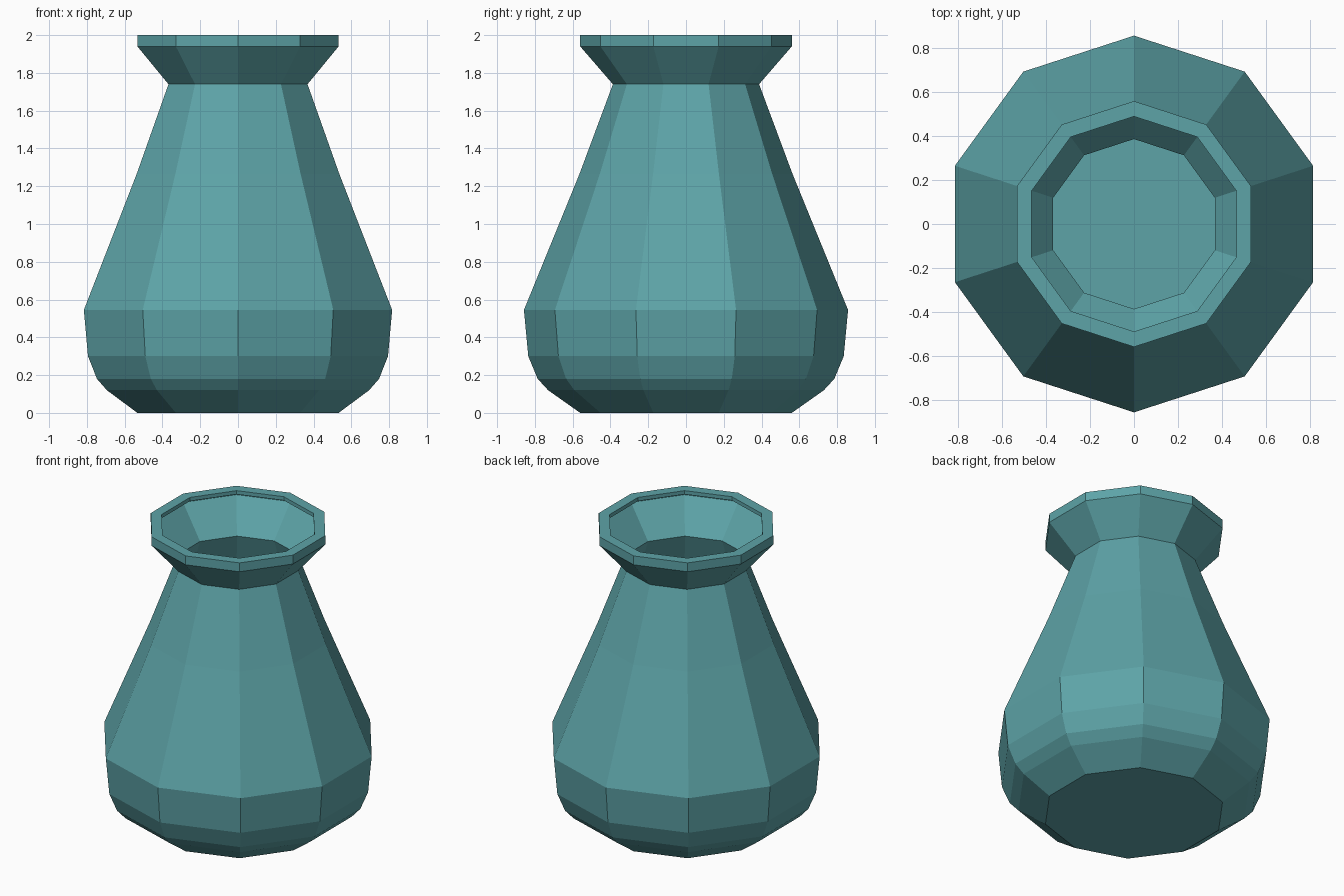
import bpy, bmesh
from math import cos, sin, pi

if "Cube" in bpy.data.objects:
    bpy.data.objects.remove(bpy.data.objects["Cube"])

SIDES = 10

# Profile (radius, height): base, rounded belly, shoulder, neck, flared mouth, inset rim and lip
PROFILE = [
    (0.56, 0.00), (0.73, 0.12), (0.785, 0.18), (0.835, 0.30), (0.858, 0.545),
    (0.564, 1.265), (0.387, 1.74), (0.56, 1.94), (0.56, 2.00),
    (0.49, 2.00), (0.49, 1.975),
]

bm = bmesh.new()


def ring(radius, z):
    """Ten-sided ring with a corner pointing along y."""
    return [bm.verts.new((radius * cos(pi / 2 + 2 * pi * i / SIDES),
                          radius * sin(pi / 2 + 2 * pi * i / SIDES), z))
            for i in range(SIDES)]


# Thin walls, lathed from the profile
rings = [ring(r, z) for r, z in PROFILE]
for low, high in zip(rings, rings[1:]):
    for i in range(SIDES):
        j = (i + 1) % SIDES
        bm.faces.new((low[i], low[j], high[j], high[i]))

# Closed base
bm.faces.new(reversed(rings[0]))

mesh = bpy.data.meshes.new("vase")
bm.to_mesh(mesh)
bm.free()
vase = bpy.data.objects.new("vase", mesh)
bpy.context.collection.objects.link(vase)

# Teal glaze
glaze = bpy.data.materials.new("teal_glaze")
glaze.diffuse_color = (0.11, 0.37, 0.39, 1.0)
glaze.use_nodes = True
glaze.node_tree.nodes["Principled BSDF"].inputs["Base Color"].default_value = glaze.diffuse_color
mesh.materials.append(glaze)
